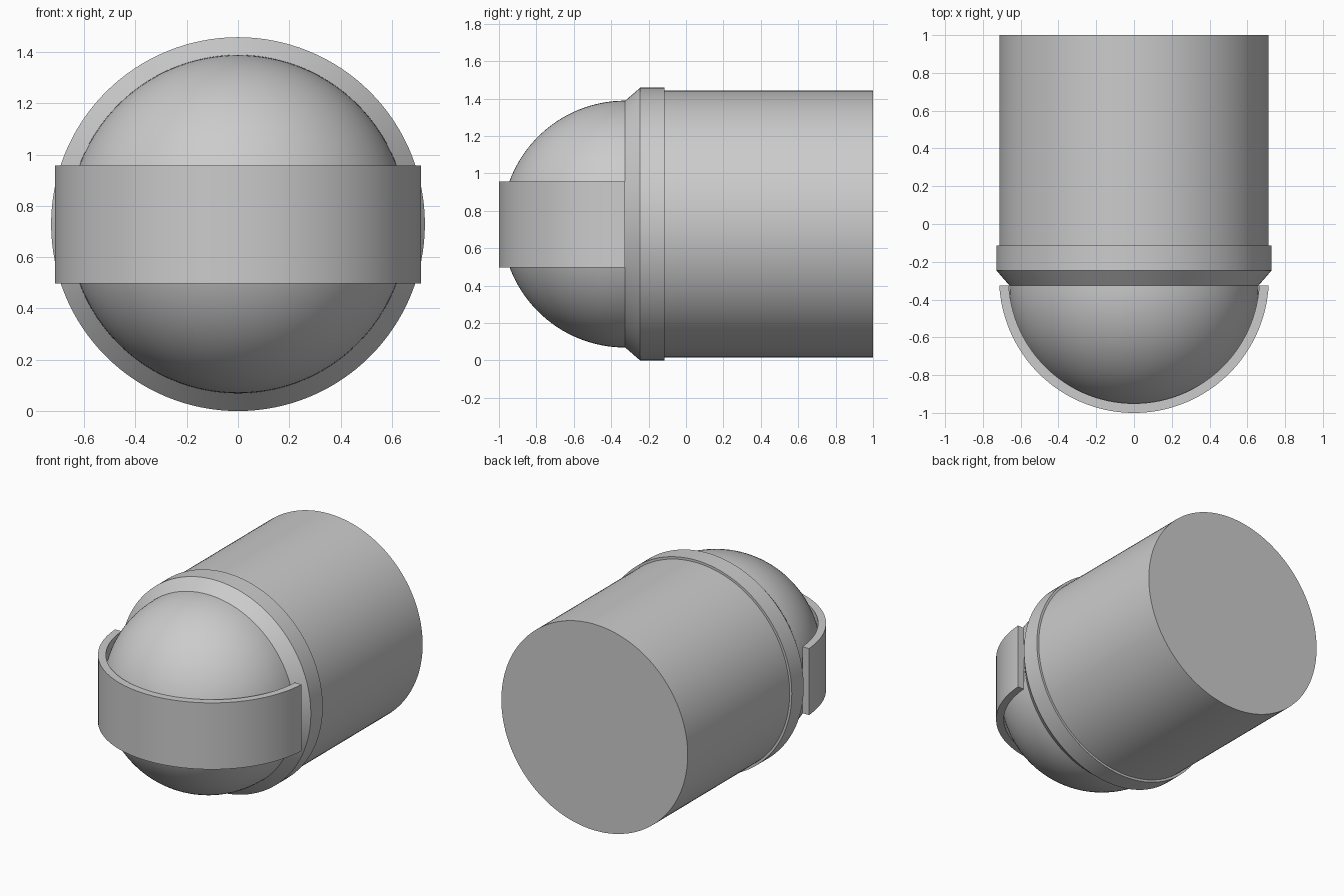
import bpy
import bmesh
from math import cos, sin, pi, acos

if "Cube" in bpy.data.objects:
    bpy.data.objects.remove(bpy.data.objects["Cube"])

CZ = 0.729       # height of the main axis
SEGS = 128


def finish(name, bm):
    bmesh.ops.remove_doubles(bm, verts=bm.verts, dist=1e-5)
    bmesh.ops.recalc_face_normals(bm, faces=bm.faces)
    mesh = bpy.data.meshes.new(name)
    bm.to_mesh(mesh)
    bm.free()
    ob = bpy.data.objects.new(name, mesh)
    bpy.context.collection.objects.link(ob)
    bpy.ops.object.select_all(action='DESELECT')
    ob.select_set(True)
    bpy.context.view_layer.objects.active = ob
    bpy.ops.object.shade_smooth_by_angle(angle=pi / 6)
    return ob


def lathe(name, profile):
    """Spin (radius, y) points around the main axis."""
    bm = bmesh.new()
    verts = [bm.verts.new((r, y, CZ)) for r, y in profile]
    edges = [bm.edges.new(pair) for pair in zip(verts, verts[1:])]
    bmesh.ops.spin(bm, geom=verts + edges, cent=(0, 0, CZ), axis=(0, 1, 0),
                   angle=2 * pi, steps=SEGS, use_duplicate=False)
    return finish(name, bm)


# Main barrel with flat back
lathe("barrel", [(0, 1), (0.713, 1), (0.713, -0.115)])

# Raised collar with bevelled front
lathe("collar", [(0.713, -0.115), (0.729, -0.115), (0.729, -0.245),
                 (0.66, -0.325)])

# Front dome
N = 32
lathe("dome", [(0.66 * cos(pi / 2 * i / N), -0.325 - 0.66 * sin(pi / 2 * i / N))
               for i in range(N + 1)])

# Curved band around the dome, cut flat at its back ends
def arc(radius, cy=-0.286, y_end=-0.325, steps=72):
    start = acos((cy - y_end) / radius)
    return [(radius * sin(a), cy - radius * cos(a))
            for a in (-start + 2 * start * i / steps for i in range(steps + 1))]


bm = bmesh.new()
columns = []
for (ox, oy), (ix, iy) in zip(arc(0.714), arc(0.664)):
    columns.append([bm.verts.new(p) for p in (
        (ox, oy, CZ - 0.231), (ox, oy, CZ + 0.229),
        (ix, iy, CZ + 0.229), (ix, iy, CZ - 0.231))])
for a, b in zip(columns, columns[1:]):
    for k in range(4):
        bm.faces.new((a[k], a[k - 1], b[k - 1], b[k]))
bm.faces.new(columns[0])
bm.faces.new(columns[-1])
finish("visor_band", bm)
